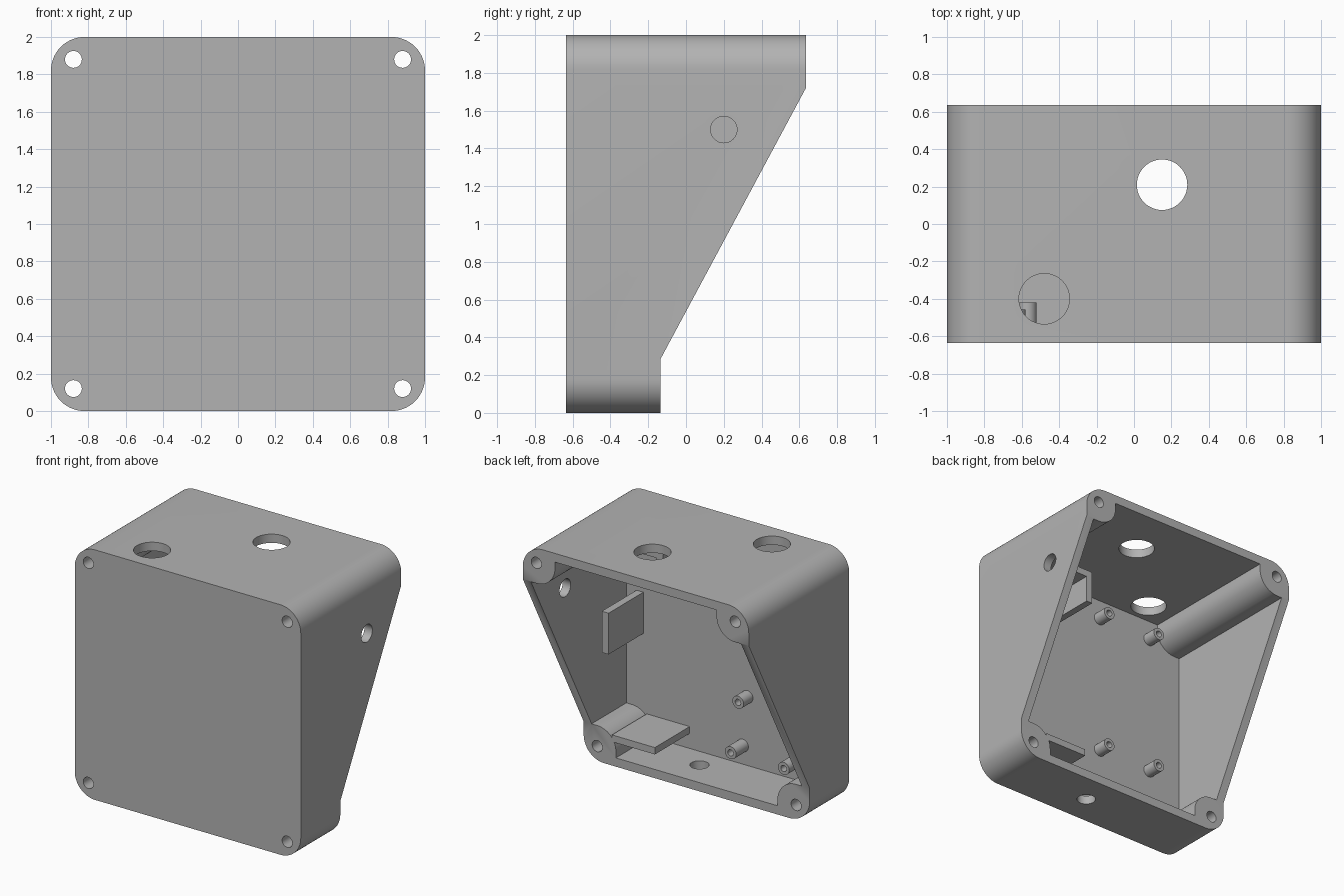
import bpy, bmesh, math
from mathutils import Matrix, Vector

cube = bpy.data.objects.get("Cube")
if cube:
    bpy.data.objects.remove(cube, do_unlink=True)

grey = bpy.data.materials.new("plain grey plastic")
grey.use_nodes = True
COLOR = (0.45, 0.45, 0.45, 1)
grey.diffuse_color = COLOR
grey.node_tree.nodes["Principled BSDF"].inputs["Base Color"].default_value = COLOR

FRONT, BACK, LIP = -0.635, 0.635, -0.135
FLOOR = FRONT + 0.06           # inner face of the front plate
WALL = 0.07
SCREW = 0.88                   # screw offset from the centre line
COLUMN = 0.165                 # screw column radius


def finish(bm, name):
    bmesh.ops.recalc_face_normals(bm, faces=bm.faces)
    mesh = bpy.data.meshes.new(name)
    bm.to_mesh(mesh)
    bm.free()
    mesh.materials.append(grey)
    obj = bpy.data.objects.new(name, mesh)
    bpy.context.collection.objects.link(obj)
    return obj


def prism(name, points, offset):
    """Extrude a closed outline of 3D points along an offset."""
    bm = bmesh.new()
    face = bm.faces.new([bm.verts.new(p) for p in points])
    grown = bmesh.ops.extrude_face_region(bm, geom=[face])["geom"]
    verts = [g for g in grown if isinstance(g, bmesh.types.BMVert)]
    bmesh.ops.translate(bm, verts=verts, vec=offset)
    return finish(bm, name)


def rod(name, center, radius, length, axis, sides=48):
    """Cylinder centred on a point, along the x, y or z axis."""
    bm = bmesh.new()
    bmesh.ops.create_cone(bm, cap_ends=True, segments=sides, radius1=radius,
                          radius2=radius, depth=length)
    turn = {"x": Matrix.Rotation(math.pi / 2, 4, "Y"),
            "y": Matrix.Rotation(math.pi / 2, 4, "X"),
            "z": Matrix.Identity(4)}[axis]
    bmesh.ops.transform(bm, matrix=Matrix.Translation(center) @ turn, verts=bm.verts)
    return finish(bm, name)


def box(name, x, y, z):
    outline = [(x[0], y[0], z[0]), (x[1], y[0], z[0]), (x[1], y[0], z[1]), (x[0], y[0], z[1])]
    return prism(name, outline, (0, y[1] - y[0], 0))


def cut(target, cutter):
    cutter.hide_render = True
    mod = target.modifiers.new("cut", "BOOLEAN")
    mod.operation, mod.solver, mod.object = "DIFFERENCE", "EXACT", cutter
    bpy.context.view_layer.objects.active = target
    bpy.ops.object.modifier_apply(modifier=mod.name)
    bpy.data.objects.remove(cutter, do_unlink=True)


def smooth(obj):
    bpy.ops.object.select_all(action="DESELECT")
    obj.select_set(True)
    bpy.context.view_layer.objects.active = obj
    bpy.ops.object.shade_smooth_by_angle(angle=math.radians(30))


def arc(cx, cz, radius, start, end, y, steps=14):
    angles = [math.radians(start + (end - start) * i / steps) for i in range(steps + 1)]
    return [(cx + radius * math.cos(a), y, cz + radius * math.sin(a)) for a in angles]


# Case: rounded block, cut back along a sloping rear
R = 0.18
outline = []
for i, (sx, sz) in enumerate([(1, 1), (-1, 1), (-1, -1), (1, -1)]):
    outline += arc(sx * (1 - R), 1 + sz * (1 - R), R, i * 90, i * 90 + 90, FRONT)
case = prism("case", outline, (0, BACK - FRONT, 0))
slope = [(-2, LIP, -1), (-2, LIP, 0.285), (-2, BACK, 1.72), (-2, 1, 1.72), (-2, 1, -1)]
cut(case, prism("slope_cutter", slope, (4, 0, 0)))

# Cavity: leaves the walls, front plate and four screw columns
inner = 1 - WALL
cavity = []
for i, (sx, sz) in enumerate([(1, 1), (-1, 1), (-1, -1), (1, -1)]):
    bend = arc(sx * SCREW, 1 + sz * SCREW, COLUMN, i * 90 + 270, i * 90 + 180, FLOOR)
    first, last = bend[0], bend[-1]
    side = (sx * inner, FLOOR, first[2])
    top = (last[0], FLOOR, 1 + sz * inner)
    if i % 2:
        side = (first[0], FLOOR, 1 + sz * inner)
        top = (sx * inner, FLOOR, last[2])
    cavity += [side] + bend + [top]
cut(case, prism("cavity_cutter", cavity, (0, 2, 0)))

# Screw holes through the columns
for sx in (-1, 1):
    for sz in (-1, 1):
        cut(case, rod("screw_cutter", (sx * SCREW, 0, 1 + sz * SCREW), 0.045, 2, "y", 32))

# Openings in the top, bottom and one side
cut(case, rod("top_cutter", (0.15, 0.21, 2), 0.135, 0.4, "z"))
cut(case, rod("top_cutter", (-0.48, -0.40, 2), 0.135, 0.4, "z"))
cut(case, rod("bottom_cutter", (0.15, -0.385, 0), 0.07, 0.4, "z"))
cut(case, rod("side_cutter", (1, 0.2, 1.5), 0.07, 0.4, "x"))
smooth(case)

# Hollow standoffs on the front plate
base = FLOOR - 0.02
standoffs = [(x, z, -0.457) for x in (-0.14, -0.63) for z in (0.62, 1.77)]
standoffs += [(x, 0.22, -0.42) for x in (-0.10, -0.57)]
for x, z, tip in standoffs:
    post = rod("standoff", (x, (base + tip) / 2, z), 0.05, tip - base, "y", 32)
    cut(post, rod("standoff_cutter", (x, tip, z), 0.025, 2 * (tip - FLOOR), "y", 24))
    smooth(post)

# Holder plates that frame a tall slot
depth = (base, LIP)
box("holder_side_plate", (0.78, 0.84), depth, (0.88, 1.21))
box("holder_bottom_plate", (0.37, 0.75), depth, (0.19, 0.245))
corner = [(0.30, 1.55), (0.355, 1.55), (0.355, 1.765), (0.57, 1.765), (0.57, 1.82), (0.30, 1.82)]
prism("holder_corner_plate", [(x, base, z) for x, z in corner], (0, LIP - base, 0))
